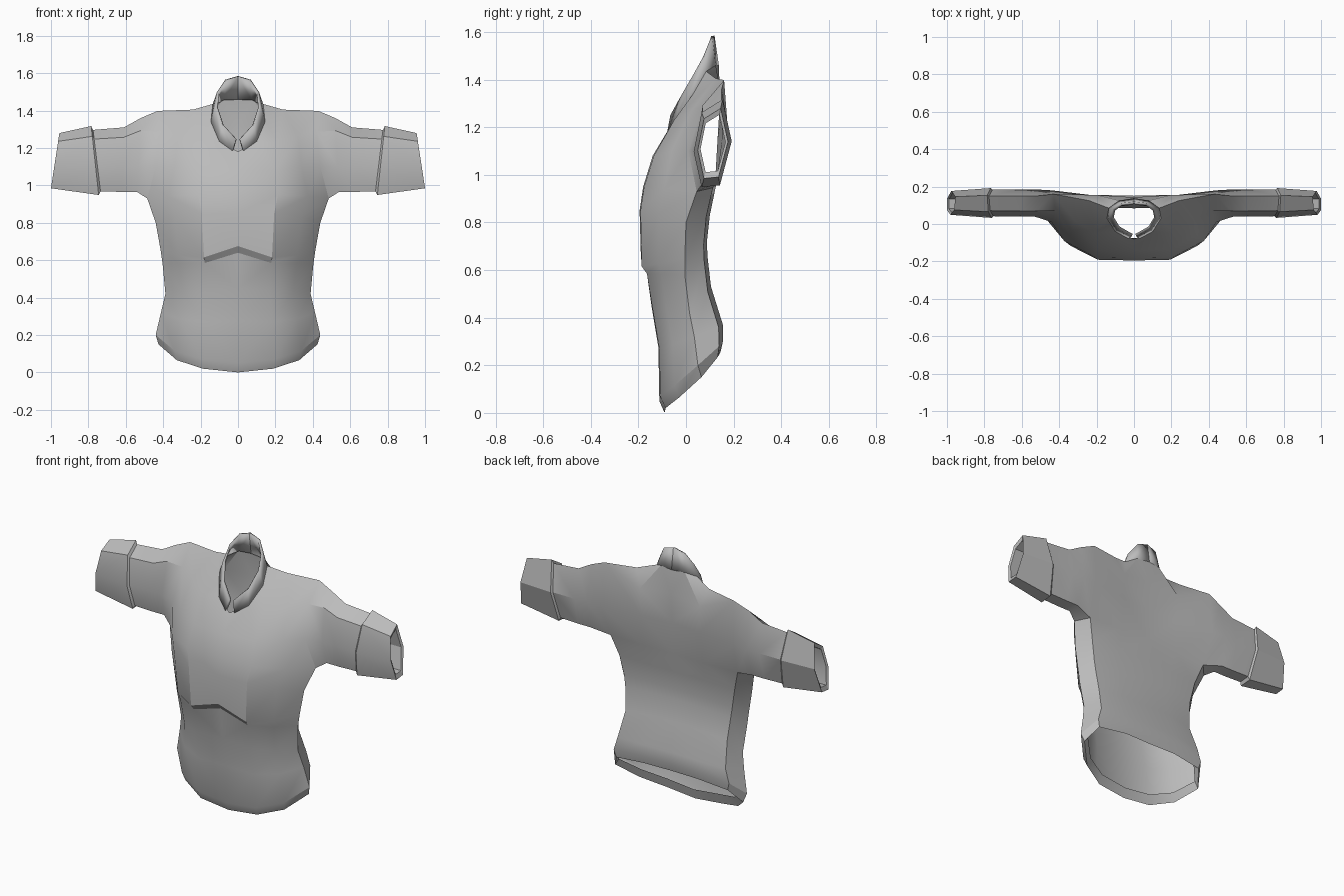
import bpy, bmesh

if "Cube" in bpy.data.objects:
    bpy.data.objects.remove(bpy.data.objects["Cube"])

cloth = bpy.data.materials.new("grey cloth")
cloth.diffuse_color = (0.5, 0.5, 0.5, 1)
cloth.use_nodes = True
cloth.node_tree.nodes["Principled BSDF"].inputs["Base Color"].default_value = cloth.diffuse_color


def lerp(a, b, t):
    return a + (b - a) * t


def finish(name, bm, thickness=0):
    """Turn a half mesh into a mirrored, shaded object."""
    bmesh.ops.recalc_face_normals(bm, faces=bm.faces)
    me = bpy.data.meshes.new(name)
    bm.to_mesh(me)
    bm.free()
    ob = bpy.data.objects.new(name, me)
    bpy.context.collection.objects.link(ob)
    me.materials.append(cloth)
    if thickness:
        so = ob.modifiers.new("thickness", 'SOLIDIFY')
        so.thickness = thickness
        so.offset = -1
    mi = ob.modifiers.new("mirror", 'MIRROR')
    mi.use_clip = True
    mi.merge_threshold = 0.001
    bpy.ops.object.select_all(action='DESELECT')
    ob.select_set(True)
    bpy.context.view_layer.objects.active = ob
    bpy.ops.object.shade_smooth_by_angle(angle=0.45)
    return ob


def bridge(bm, a, b, closed=False):
    n = len(a)
    for i in range(n if closed else n - 1):
        j = (i + 1) % n
        bm.faces.new((a[i], a[j], b[j], b[i]))


# ---- shirt body: half rings from hem to armpit ----
bm = bmesh.new()


def V(*p):
    return bm.verts.new(p)


def half_ring(zf, z1, zs, zb, yf, w, ys, yb):
    return [V(0, yf, zf), V(.44 * w, yf + .004, z1),
            V(.77 * w, lerp(yf, ys, .4), lerp(z1, zs, .35)),
            V(w, ys, zs), V(.87 * w, lerp(ys, yb, .85), lerp(zs, zb, .8)),
            V(.42 * w, yb, zb), V(0, yb - .004, zb)]


# centre z, front z, side z, back z, front y, half width, side y, back y
ROWS = [(.06, .08, .19, .28, -.075, .40, .065, .125),    # hem turned inside
        (.00, .02, .15, .255, -.09, .425, .065, .145),
        (.05, .07, .20, .30, -.112, .44, .05, .155),
        (.275, .27, .32, .37, -.116, .412, .035, .155),
        (.45, .44, .42, .53, -.145, .388, .015, .105),
        (.64, .585, .58, .66, -.168, .403, -.005, .09),
        (.675, .615, .65, .72, -.19, .413, -.005, .088),
        (.85, .85, .80, .83, -.195, .44, 0, .10),
        (.95, .95, .93, .95, -.18, .485, .045, .125)]
rings = [half_ring(*r) for r in ROWS]
for a, b in zip(rings, rings[1:]):
    bridge(bm, a, b)
F0, F1, F2, S, B2, B1, B0 = rings[-1]

# chest, yoke and upper back around the neck and arm openings
c0, c1, c2 = V(0, -.14, 1.08), V(.2, -.135, 1.08), V(.34, -.06, 1.1)
y1, y2, ridge = V(.21, -.05, 1.23), V(.32, .02, 1.265), V(.24, .125, 1.405)
b1, b0 = V(.19, .15, 1.14), V(0, .132, 1.14)
u1, u0 = V(.2, .155, 1.3), V(0, .143, 1.32)
arm_fm, arm_ft = V(.44, .01, 1.1), V(.42, .07, 1.287)
arm_rt, arm_rm = V(.43, .16, 1.398), V(.44, .18, 1.14)
NECK = [(0, -.08, 1.18), (.1, -.04, 1.235), (.145, .03, 1.34),
        (.135, .085, 1.435), (.08, .125, 1.46), (0, .138, 1.46)]
n0, n1, n2, n3, n4, n5 = [V(*p) for p in NECK]
for f in ((F0, F1, c1, c0), (F1, F2, c2, c1), (F2, S, arm_fm, c2),
          (c0, c1, n1, n0), (c1, y1, n1), (c1, c2, y2, y1),
          (c2, arm_fm, arm_ft, y2), (n1, y1, n2), (n2, y1, ridge, n3),
          (y1, y2, ridge), (y2, arm_ft, arm_rt, ridge),
          (n3, ridge, u1, n4), (n4, u1, u0, n5), (ridge, arm_rt, u1),
          (arm_rt, arm_rm, b1, u1), (u1, b1, b0, u0),
          (arm_rm, B2, B1, b1), (b1, B1, B0, b0)):
    bm.faces.new(f)

# ---- sleeves: six-sided rings growing out of the arm opening ----
HEX = [(.07, .965), (.14, .972), (.185, 1.14), (.15, 1.3), (.07, 1.25), (.04, 1.1)]


def hex_ring(x_low, x_top, scale, lift=0):
    pts = []
    for y, z in HEX:
        t = (z - .965) / .335
        pts.append(V(lerp(x_low, x_top, t), .115 + (y - .115) * scale,
                     1.13 + (z - 1.13) * scale + lift * max(0, 2 * t - 1)))
    return pts


ring = [S, B2, arm_rm, arm_rt, arm_ft, arm_fm]
# low x, top x, scale, lift; the last rings form the cuff, its rim and lining
for r in ((.54, .52, 1, .06), (.62, .61, 1, .01), (.735, .775, .98, 0),
          (.745, .785, 1.1, 0), (1.0, .955, .88, 0),
          (.99, .95, .72, 0), (.85, .82, .74, 0)):
    nxt = hex_ring(*r)
    bridge(bm, ring, nxt, True)
    ring = nxt
finish("shirt_body", bm)

# ---- stand-up collar, split at the front ----
bm = bmesh.new()
base = [V(.03, -.078, 1.185)] + [V(*p) for p in NECK[1:]]
rim = [V(*p) for p in ((.012, -.066, 1.25), (.085, -.025, 1.325),
                       (.12, .03, 1.42), (.112, .08, 1.50),
                       (.068, .112, 1.565), (0, .12, 1.585))]
bridge(bm, base, rim)
finish("collar", bm, .014)
